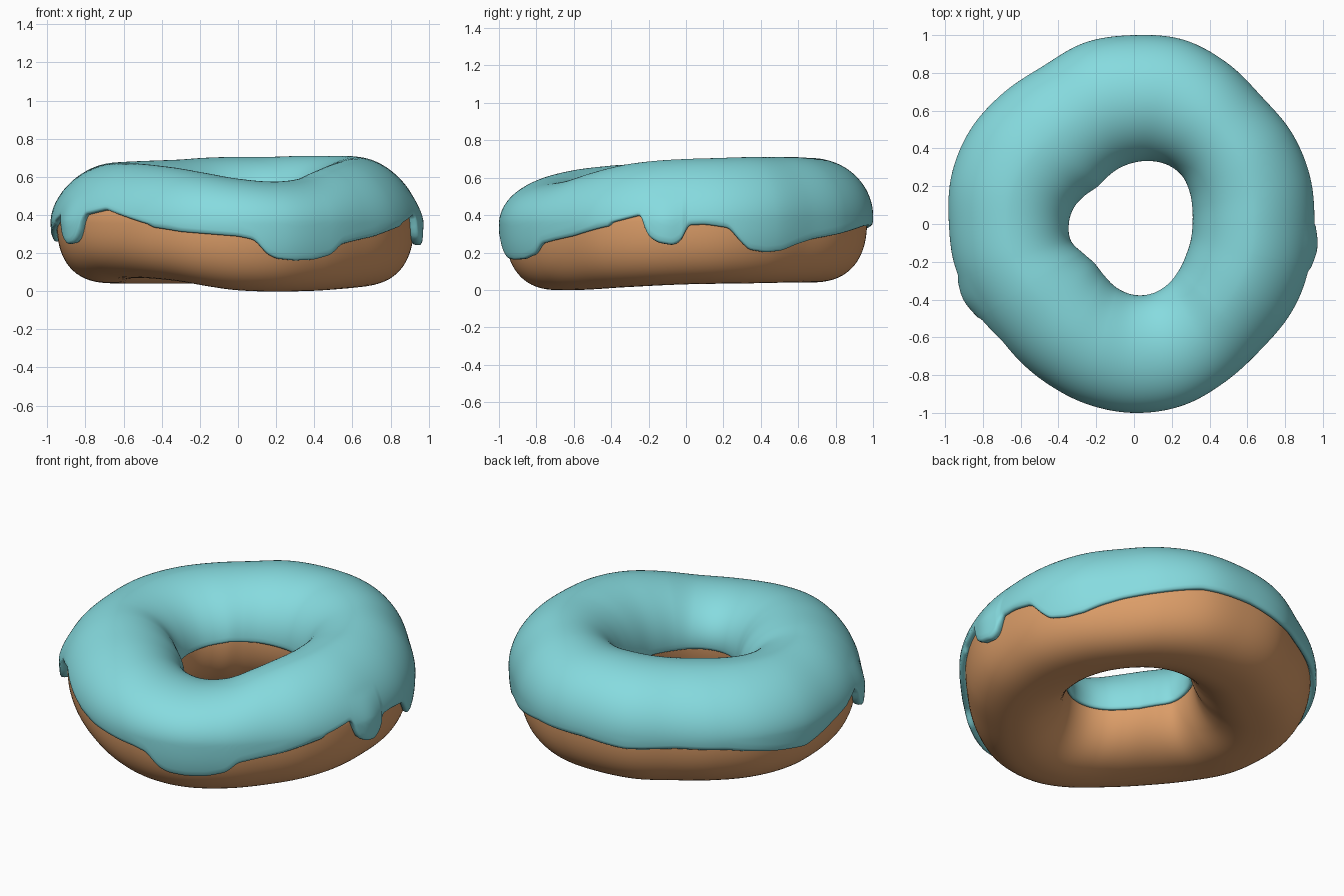
import bpy, bmesh, math

if "Cube" in bpy.data.objects:
    bpy.data.objects.remove(bpy.data.objects["Cube"])

N = 480            # steps around the ring
TAU = math.tau

# Plan outline (outer / hole radius) and height of crown and underside, by equal angles from +x
OUTER = [.955, .965, .965, .955, .985, 1.01, 1.0, .995, .965, .98, 1.0, 1.0,
         .98, .975, .96, .95, .96, .985, 1.0, .995, .965, .945, .955, .96]
HOLE = [.31, .32, .34, .36, .36, .345, .325, .305, .285, .275, .30, .33,
        .345, .345, .31, .295, .315, .35, .375, .38, .365, .34, .32, .312]
TOP = [.70, .705, .71, .71, .71, .705, .705, .70, .69, .685, .68, .675,
       .67, .67, .67, .66, .645, .62, .59, .575, .59, .635, .67, .69]
BOTTOM = [.03, .035, .04, .04, .04, .04, .045, .07, .055, .005, 0, .015]

# Height of the icing's lower edge on the outside: (degrees, z)
DRIPS = [(0.5, .365), (6, .37), (14, .345), (18, .265), (21, .22), (27, .205), (33, .215),
         (39, .25), (46, .28), (58, .31), (72, .355), (90, .36), (105, .335), (122, .35),
         (138, .34), (155, .29), (166, .265), (178, .32), (190, .37), (197, .41), (199.5, .30),
         (203, .25), (207, .26), (209.5, .31), (211.5, .41), (222, .44), (240, .36),
         (252, .325), (270, .30), (275, .28), (279, .20), (282, .175), (288, .165),
         (295, .17), (301, .195), (305, .255), (311, .275), (320, .30), (336, .37),
         (345.5, .412), (347.5, .30), (351, .26), (356, .245), (359, .28)]
# Same for the edge inside the hole
INNER_EDGE = [(0, .35), (60, .38), (135, .41), (180, .36), (225, .31), (270, .32), (315, .33)]


def cyclic(vals, t):
    """Smooth periodic interpolation of equally spaced values."""
    n = len(vals)
    x = (t / TAU * n) % n
    i = int(x)
    f = x - i
    a, b, c, d = (vals[(i + k) % n] for k in (-1, 0, 1, 2))
    return b + .5 * f * (c - a + f * (2*a - 5*b + 4*c - d + f * (3*(b - c) + d - a)))


def linear(table, t):
    """Periodic linear interpolation of (degrees, value) pairs."""
    d = math.degrees(t) % 360
    pts = [(table[-1][0] - 360, table[-1][1])] + table + [(table[0][0] + 360, table[0][1])]
    for (x0, y0), (x1, y1) in zip(pts, pts[1:]):
        if x0 <= d <= x1:
            return y0 + (y1 - y0) * (d - x0) / (x1 - x0)
    return pts[-1][1]


def softened(table, t):
    return sum(linear(table, t + math.radians(o)) for o in (-1, -.5, 0, .5, 1)) / 5


def section(t, k):
    """Cross-section at angle t; k = 0 icing surface, k = 1 dough surface."""
    ro = cyclic(OUTER, t) - .032 * k
    ri = cyclic(HOLE, t) + .025 * k
    top = cyclic(TOP, t) - .03 * k
    bot = cyclic(BOTTOM, t) - .03 * (1 - k)
    return ro, ri, top, bot, .37 + .02 * math.sin(t)


def exponent(t, outside, up):
    if up:
        return 1.72 + .3 * math.sin(t) ** 2 if outside else 2.0
    return 2.5 if outside else 2.1


def point(t, phi, k):
    ro, ri, top, bot, zc = section(t, k)
    c, s = math.cos(phi), math.sin(phi)
    n = exponent(t, c >= 0, s >= 0)
    r = (ro + ri) / 2 + (ro - ri) / 2 * math.copysign(abs(c) ** (2 / n), c)
    z = zc + (top - zc if s >= 0 else zc - bot) * math.copysign(abs(s) ** (2 / n), s)
    if c > 0:   # the two narrow drips stand proud of the dough
        deg = math.degrees(t) % 360
        bulge = max(math.exp(-((deg - m) / 6) ** 2) for m in (204, 353))
        r += .022 * bulge * (1 - min(k, 1)) * max(0, min(1, 1 - (z - zc) / .15))
    return r * math.cos(t), r * math.sin(t), z


def edge_phi(t, z, outside):
    """Profile angle at which the icing reaches height z."""
    ro, ri, top, bot, zc = section(t, 0)
    n = exponent(t, outside, z >= zc)
    q = min(1, abs(z - zc) / (top - zc if z >= zc else zc - bot))
    a = math.copysign(math.asin(q ** (n / 2)), z - zc)
    return a if outside else math.pi - a


def ring_mesh(name, rows, closed, material):
    """rows[i] is the profile at step i round the ring."""
    bm = bmesh.new()
    grid = [[bm.verts.new(p) for p in row] for row in rows]
    m = len(rows[0])
    for i in range(N):
        a, b = grid[i], grid[(i + 1) % N]
        for j in range(m if closed else m - 1):
            j2 = (j + 1) % m
            bm.faces.new((a[j], b[j], b[j2], a[j2]))
    bmesh.ops.recalc_face_normals(bm, faces=bm.faces)
    for f in bm.faces:
        f.smooth = True
    me = bpy.data.meshes.new(name)
    bm.to_mesh(me)
    bm.free()
    me.materials.append(material)
    ob = bpy.data.objects.new(name, me)
    bpy.context.collection.objects.link(ob)
    return ob


def flat_material(name, rgb):
    mat = bpy.data.materials.new(name)
    mat.diffuse_color = (*rgb, 1)
    mat.use_nodes = True
    mat.node_tree.nodes["Principled BSDF"].inputs["Base Color"].default_value = mat.diffuse_color
    return mat


brown = flat_material("baked_brown", (.72, .34, .14))
teal = flat_material("teal_icing", (.24, .71, .74))

# Dough ring
angles = [TAU * i / N for i in range(N)]
ring_mesh("dough", [[point(t, TAU * j / 72, 1) for j in range(72)] for t in angles], True, brown)

# Icing: shell over the crown with a rounded lip turned back to the dough on both edges
LIP = [(.0, 1.15), (-.03, .8), (-.03, .4), (-.015, .12)]   # (profile angle offset, depth)
rows = []
for t in angles:
    p0 = edge_phi(t, softened(DRIPS, t), True)
    p1 = edge_phi(t, softened(INNER_EDGE, t), False)
    row = [point(t, p0 + d, k) for d, k in LIP]
    row += [point(t, p0 + .02 + (p1 - p0 - .04) * j / 56, 0) for j in range(57)]
    row += [point(t, p1 - d, k) for d, k in reversed(LIP)]
    rows.append(row)
ring_mesh("icing", rows, False, teal)
